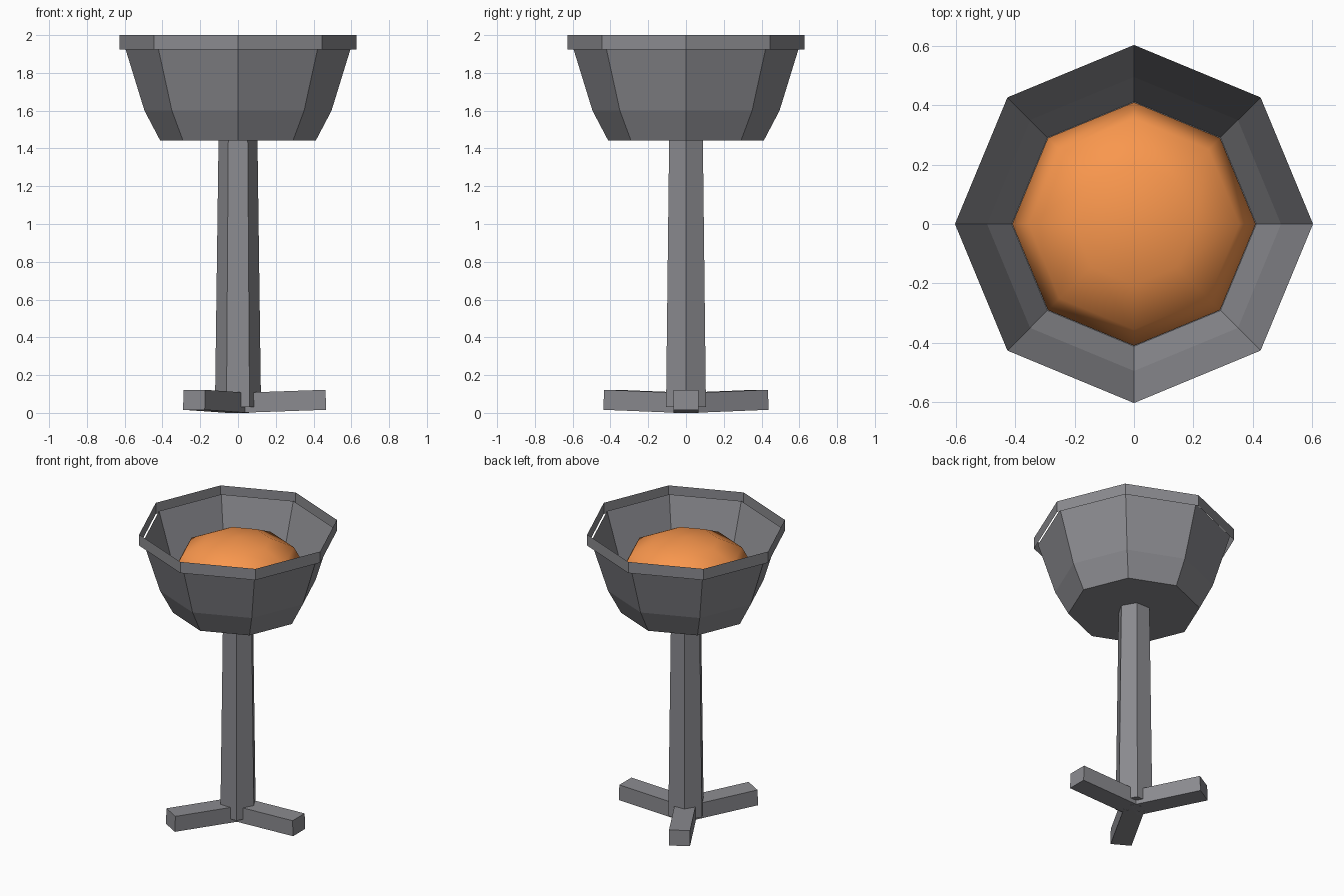
import bpy, bmesh, math
from mathutils import Matrix

if "Cube" in bpy.data.objects:
    bpy.data.objects.remove(bpy.data.objects["Cube"])


def material(name, color):
    mat = bpy.data.materials.new(name)
    mat.diffuse_color = (*color, 1)
    mat.use_nodes = True
    mat.node_tree.nodes["Principled BSDF"].inputs["Base Color"].default_value = mat.diffuse_color
    return mat


iron = material("dark_iron", (0.26, 0.26, 0.28))
ember = material("ember_orange", (0.95, 0.31, 0.075))


def finish(name, bm, mat):
    mesh = bpy.data.meshes.new(name)
    bm.to_mesh(mesh)
    bm.free()
    mesh.materials.append(mat)
    obj = bpy.data.objects.new(name, mesh)
    bpy.context.collection.objects.link(obj)
    return obj


def lathe(name, profile, sides, cap_bottom=False, cap_top=False):
    """Rings of (radius, z) listed from bottom to top."""
    bm = bmesh.new()
    rings = [[bm.verts.new((r * math.cos(2 * math.pi * i / sides),
                            r * math.sin(2 * math.pi * i / sides), z))
              for i in range(sides)] for r, z in profile]
    for low, high in zip(rings, rings[1:]):
        for i in range(sides):
            j = (i + 1) % sides
            bm.faces.new((low[i], low[j], high[j], high[i]))
    if cap_bottom:
        bm.faces.new(rings[0][::-1])
    if cap_top:
        bm.faces.new(rings[-1])
    return finish(name, bm, iron)


# Open octagonal bowl with a thin band around its lip
lathe("bowl", [(0.412, 1.442), (0.495, 1.6), (0.603, 1.95)], 8, cap_bottom=True)
lathe("rim_band", [(0.628, 1.923), (0.628, 2.0)], 8)

# Flattened glowing ball inside the bowl
bm = bmesh.new()
bmesh.ops.create_uvsphere(bm, u_segments=8, v_segments=6, radius=1)
bm.transform(Matrix.Translation((0, 0, 1.73)) @ Matrix.Diagonal((0.41, 0.41, 0.205, 1)))
finish("ember_bed", bm, ember).data.shade_smooth()

# Tapered hexagonal post
lathe("post", [(0.122, 0.03), (0.103, 1.45)], 6, cap_bottom=True, cap_top=True)

# Three feet, each tilted slightly upward to its tip
LENGTH, WIDTH, HEIGHT, TILT = 0.467, 0.132, 0.106, 0.035
for k in range(3):
    bm = bmesh.new()
    bmesh.ops.create_cube(bm, size=1)
    bm.transform(Matrix.Rotation(k * 2 * math.pi / 3, 4, 'Z')
                 @ Matrix.Rotation(-TILT, 4, 'Y')
                 @ Matrix.Translation((LENGTH / 2, 0, HEIGHT / 2))
                 @ Matrix.Diagonal((LENGTH, WIDTH, HEIGHT, 1)))
    finish(f"foot_{k + 1}", bm, iron)
